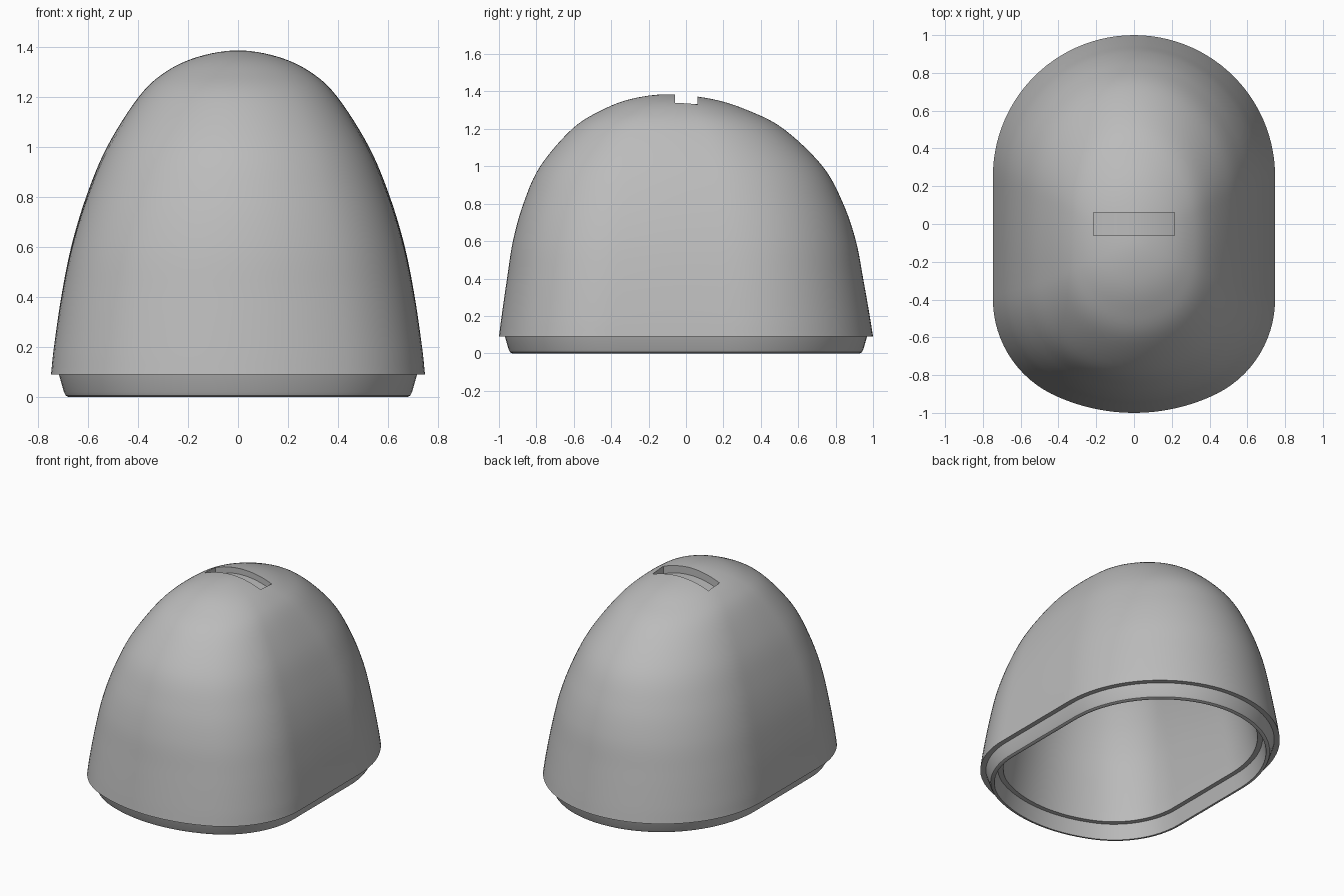
import bpy, bmesh, math
from mathutils import Vector

if "Cube" in bpy.data.objects:
    bpy.data.objects.remove(bpy.data.objects["Cube"], do_unlink=True)

grey = bpy.data.materials.new("plain_grey")
grey.use_nodes = True
grey.diffuse_color = (0.5, 0.5, 0.5, 1)
grey.node_tree.nodes["Principled BSDF"].inputs["Base Color"].default_value = (0.5, 0.5, 0.5, 1)

HALF_W, FRONT, BACK, MID_Y = 0.747, 0.9, 1.1, -0.1
SIDES, WALL, BASE_Z, TOP_Z = 128, 0.13, 0.09, 1.385


def arc(cx, cy, r, a0, a1, n=40):
    angles = [math.radians(a0 + (a1 - a0) * i / n) for i in range(n + 1)]
    return [Vector((cx + r * math.cos(a), cy + r * math.sin(a))) for a in angles]


def resample(points, n):
    """n + 1 evenly spaced points along a polyline."""
    dist = [0]
    for a, b in zip(points, points[1:]):
        dist.append(dist[-1] + (b - a).length)
    out, k = [], 0
    for i in range(n + 1):
        d = dist[-1] * i / n
        while k < len(points) - 2 and dist[k + 1] < d:
            k += 1
        t = (d - dist[k]) / max(dist[k + 1] - dist[k], 1e-9)
        out.append(points[k].lerp(points[k + 1], min(t, 1)))
    return out


# Plan outline: wide front arc, rounded corner, straight side, round back
corner = 0.56
cx = HALF_W - corner
cy = -math.sqrt((1 - corner) ** 2 - cx ** 2)
join = math.degrees(math.atan2(cy, cx))
half = (arc(0, 0, 1, -90, join) + arc(cx, cy, corner, join, 0)[1:]
        + arc(0, 1 - HALF_W, HALF_W, 0, 90))
half = resample(half, SIDES // 2)
outline = half + [Vector((-p.x, p.y)) for p in half[-2:0:-1]]
unit = []
for p in outline:
    dy = p.y - MID_Y
    unit.append(Vector((p.x / HALF_W, dy / (BACK if dy > 0 else FRONT))))


def ring(bm, z, w, front, back, blend=1.0):
    verts = []
    for p in unit:
        q = p.normalized().lerp(p, blend)
        verts.append(bm.verts.new((q.x * w, MID_Y + q.y * (back if q.y > 0 else front), z)))
    return verts


# Dome profile: height, width ratio, length ratio
keys = [(BASE_Z, 1, 1), (0.2, 0.984, 0.984), (0.4, 0.945, 0.952), (0.6, 0.892, 0.917),
        (0.8, 0.812, 0.855), (1.0, 0.70, 0.755), (1.2, 0.53, 0.565), (1.3, 0.385, 0.39),
        (1.36, 0.21, 0.215), (TOP_Z, 0, 0)]
keys = [Vector(k) for k in keys]
ext = [2 * keys[0] - keys[1]] + keys + [Vector((1.36, -0.21, -0.215))]
profile = []
for a, b, c, d in zip(ext, ext[1:], ext[2:], ext[3:]):
    for i in range(6):
        t = i / 6
        profile.append(0.5 * (2 * b + (c - a) * t + (2 * a - 5 * b + 4 * c - d) * t * t
                              + (3 * b - a - 3 * c + d) * t ** 3))

# One closed shell: outer dome, stepped lip, inner ledge, inner dome
bm = bmesh.new()
rings = [ring(bm, z, HALF_W * w, FRONT * l, BACK * l, w) for z, w, l in reversed(profile)]
lip = [(BASE_Z, 0.032), (0.02, 0.052), (0.006, 0.059), (0, 0.07), (0, 0.08), (0.1, 0.1)]
rings += [ring(bm, z, HALF_W - d, FRONT - d, BACK - d) for z, d in lip]
squash = (TOP_Z - WALL - 0.1) / (TOP_Z - BASE_Z)
rings += [ring(bm, 0.1 + (z - BASE_Z) * squash, (HALF_W - WALL) * w,
               (FRONT - WALL) * l, (BACK - WALL) * l, w) for z, w, l in profile]
for upper, lower in zip(rings, rings[1:]):
    for i in range(SIDES):
        j = (i + 1) % SIDES
        bm.faces.new((upper[i], lower[i], lower[j], upper[j]))
for end, z in ((rings[0], TOP_Z), (rings[-1], TOP_Z - WALL)):
    tip = bm.verts.new((0, MID_Y, z))
    for i in range(SIDES):
        bm.faces.new((tip, end[i], end[(i + 1) % SIDES]))
bmesh.ops.recalc_face_normals(bm, faces=bm.faces)
mesh = bpy.data.meshes.new("domed_cover")
bm.to_mesh(mesh)
bm.free()
cover = bpy.data.objects.new("domed_cover", mesh)
bpy.context.collection.objects.link(cover)
mesh.materials.append(grey)

# Slot cutter whose floor follows the crown
bm = bmesh.new()
xs = [-0.214 + 0.428 * i / 16 for i in range(17)]
loop = [bm.verts.new((x, -0.06, 1.333 - x * x)) for x in xs]
loop += [bm.verts.new((x, -0.06, 1.5)) for x in (xs[-1], xs[0])]
face = bm.faces.new(loop)
moved = bmesh.ops.extrude_face_region(bm, geom=[face])["geom"]
bmesh.ops.translate(bm, vec=(0, 0.122, 0),
                    verts=[g for g in moved if isinstance(g, bmesh.types.BMVert)])
bmesh.ops.recalc_face_normals(bm, faces=bm.faces)
cut_mesh = bpy.data.meshes.new("slot_cutter")
bm.to_mesh(cut_mesh)
bm.free()
cutter = bpy.data.objects.new("slot_cutter", cut_mesh)
cutter.hide_render = True
bpy.context.collection.objects.link(cutter)
cut_mesh.materials.append(grey)

# Cut the slot, then smooth
bpy.ops.object.select_all(action='DESELECT')
bpy.context.view_layer.objects.active = cover
cover.select_set(True)
mod = cover.modifiers.new("slot", 'BOOLEAN')
mod.operation, mod.solver, mod.object = 'DIFFERENCE', 'EXACT', cutter
bpy.ops.object.modifier_apply(modifier=mod.name)
bpy.data.objects.remove(cutter, do_unlink=True)
bpy.ops.object.shade_smooth_by_angle(angle=math.radians(30))
